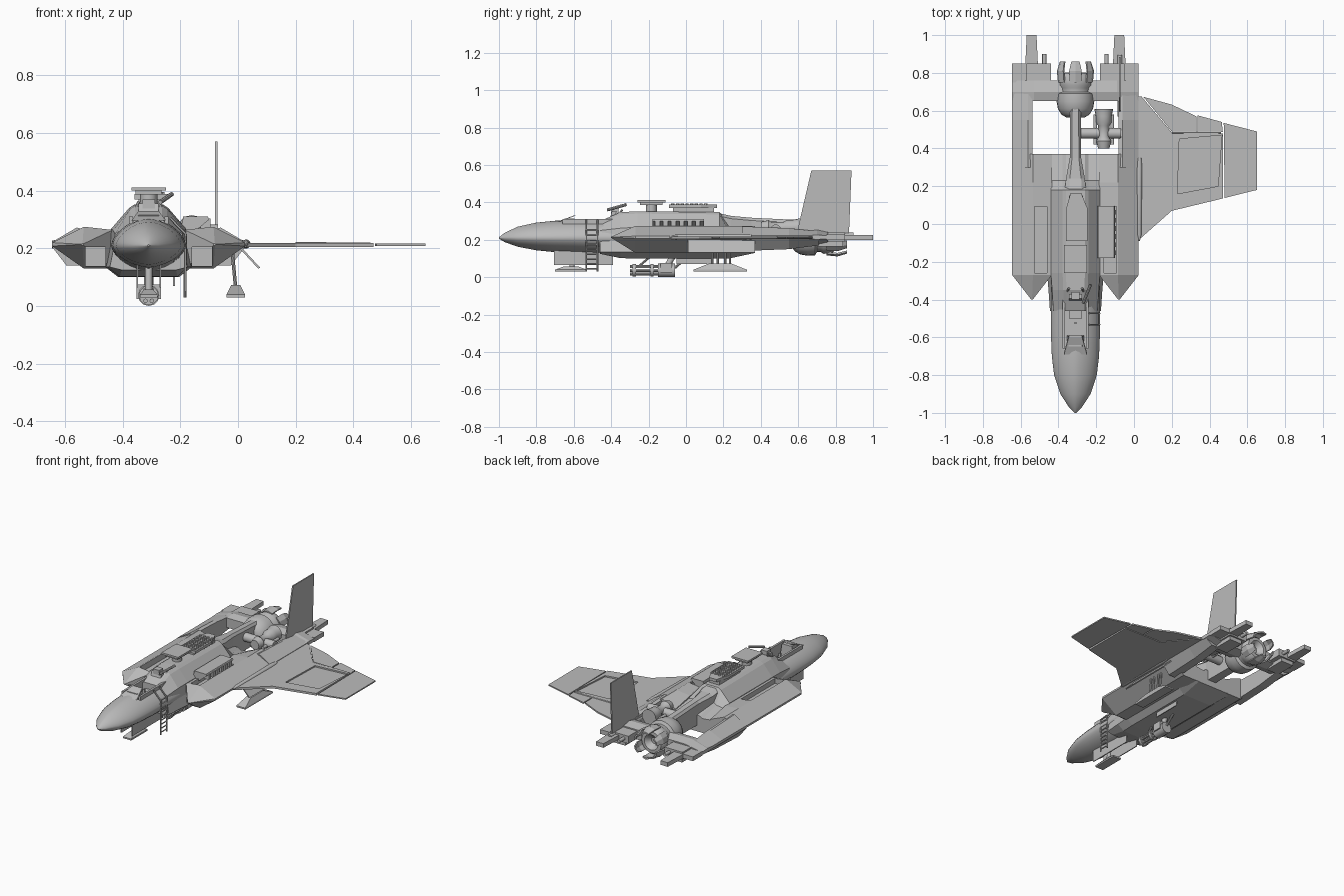
import bpy, bmesh, math
from mathutils import Vector, Matrix

if "Cube" in bpy.data.objects:
    bpy.data.objects.remove(bpy.data.objects["Cube"])

C = -0.31  # fuselage centreline
grey = bpy.data.materials.new("hull grey")
grey.diffuse_color = (0.5, 0.5, 0.5, 1)
grey.use_nodes = True
grey.node_tree.nodes["Principled BSDF"].inputs["Base Color"].default_value = grey.diffuse_color


def finish(name, bm, smooth=None):
    bmesh.ops.recalc_face_normals(bm, faces=bm.faces[:])
    me = bpy.data.meshes.new(name)
    bm.to_mesh(me)
    bm.free()
    me.materials.append(grey)
    ob = bpy.data.objects.new(name, me)
    bpy.context.collection.objects.link(ob)
    if smooth:
        bpy.ops.object.select_all(action='DESELECT')
        ob.select_set(True)
        bpy.context.view_layer.objects.active = ob
        bpy.ops.object.shade_smooth_by_angle(angle=math.radians(smooth))
    return ob


def loft(name, rings, smooth=None):
    bm = bmesh.new()
    vs = [[bm.verts.new(p) for p in r] for r in rings]
    n = len(vs[0])
    for a, b in zip(vs, vs[1:]):
        for i in range(n):
            bm.faces.new((a[i], a[(i + 1) % n], b[(i + 1) % n], b[i]))
    bm.faces.new(vs[0])
    bm.faces.new(vs[-1][::-1])
    return finish(name, bm, smooth)


def box(name, x0, x1, y0, y1, z0, z1, top=1.0):
    # box whose upper face may be scaled
    cx, cy, hx, hy = (x0 + x1) / 2, (y0 + y1) / 2, (x1 - x0) / 2, (y1 - y0) / 2
    sq = ((-1, -1), (1, -1), (1, 1), (-1, 1))
    return loft(name, [[(cx + a * hx * k, cy + b * hy * k, z) for a, b in sq]
                       for z, k in ((z0, 1), (z1, top))])


def rod(name, a, b, r, r2=None, n=12):
    a, b = Vector(a), Vector(b)
    d = b - a
    bm = bmesh.new()
    bmesh.ops.create_cone(bm, cap_ends=True, segments=n, radius1=r, radius2=r if r2 is None else r2,
                          depth=d.length, matrix=Matrix.Translation((a + b) / 2) @ d.to_track_quat('Z', 'Y').to_matrix().to_4x4())
    return finish(name, bm, 40)


def plate(name, pts, z0, z1):
    return loft(name, [[(x, y, z) for x, y in pts] for z in (z0, z1)])


def cut(ob, cutter):
    m = ob.modifiers.new("cut", 'BOOLEAN')
    m.operation, m.object, m.solver = 'DIFFERENCE', cutter, 'EXACT'
    bpy.context.view_layer.objects.active = ob
    bpy.ops.object.modifier_apply(modifier=m.name)
    bpy.data.objects.remove(cutter)


def lathe(name, x, z, prof, n=24):
    return loft(name, [[(x + r * math.cos(2 * math.pi * i / n), y, z + r * math.sin(2 * math.pi * i / n))
                        for i in range(n)] for y, r in prof], 40)


# nose: rounded diamond sections (y, half width, top, bottom)
def oval(y, w, t, b, n=32):
    ring = []
    for i in range(n):
        a = 2 * math.pi * i / n
        c, s = math.cos(a), math.sin(a)
        h = (t - 0.21) if s > 0 else (0.21 - b)
        ring.append((C + w * math.copysign(abs(c) ** 1.2, c), y, 0.21 + h * math.copysign(abs(s) ** 1.2, s)))
    return ring


nose = loft("nose", [oval(*s) for s in (
    (-1, .004, .213, .207), (-.97, .034, .237, .188), (-.9, .08, .27, .163), (-.8, .113, .292, .144),
    (-.7, .125, .302, .134), (-.6, .129, .307, .13), (-.5, .13, .308, .125), (-.3, .13, .308, .11))], 40)
cut(nose, box("cockpit cutter", C - .055, C + .055, -.66, -.37, .235, .5))

# cockpit fittings
box("seat_base", C - .035, C + .035, -.5, -.42, .235, .262)
loft("seat_back", [[(C + s * .035, y, z) for s, y in ((-1, y0), (1, y0), (1, y0 + .025), (-1, y0 + .025))]
                   for y0, z in ((-.43, .24), (-.395, .355))])
box("headrest", C - .022, C + .022, -.4, -.36, .335, .37)
box("dashboard", C - .045, C + .045, -.655, -.59, .235, .315, .8)
box("control_stick", C - .006, C + .006, -.53, -.52, .235, .29)
loft("windshield", [[(C - w, y, z), (C + w, y, z), (C + w, y + .012, z), (C - w, y + .012, z)]
                    for w, y, z in ((.06, -.69, .296), (.035, -.6, .33))])
for s in (-1, 1):
    box("cockpit_rail", C + s * .062 - .007, C + s * .062 + .007, -.66, -.37, .285, .31)
    rod("canopy_strut", (C + s * .058, -.39, .3), (C + s * .035, -.34, .36), .006, n=8)
rod("canopy_bar", (C + .04, -.42, .36), (C + .08, -.32, .388), .008, n=8)


# centre hull with humped back
def hull(y, k, top, shoulder, low):
    half = [(.05 * k, top), (.068 * k, top - .012), (.13 * k, shoulder), (.135 * k, .2), (.15 * k, .135), (.105 * k, low)]
    return [(C + x, y, z) for x, z in half] + [(C - x, y, z) for x, z in half[::-1]]


loft("centre_hull", [hull(-.46, .9, .3, .25, .125), hull(-.35, .95, .348, .262, .102), hull(-.26, 1, .352, .268, .1),
                     hull(.18, 1, .348, .268, .1), hull(.23, 1, .27, .25, .1), hull(.37, 1, .235, .23, .13)])
# spine tapering into the engine
loft("spine", [[(C - w, y, .17), (C - w, y, t - .015), (C - w * .6, y, t), (C + w * .6, y, t), (C + w, y, t - .015), (C + w, y, .17)]
               for y, w, t in ((.15, .06, .348), (.24, .05, .328), (.35, .03, .318), (.62, .028, .305))])

for s in (-1, 1):
    # nacelle with pointed nose
    sec = [(.335, .22), (.335, .208), (.225, .13), (.125, .13), (.125, .264), (.225, .275)]

    def ring(y, k, drop=0):
        r = [(C + s * (.23 + (x - .23) * k), y, .214 + (z - .214) * k) for x, z in sec]
        r[4] = (r[4][0], y, r[4][2] - drop)
        return r
    nac = loft("intake_nacelle", [ring(-.4, .04), ring(-.27, 1), ring(.22, 1), ring(.37, 1, .03)])
    a, b = sorted((C + s * .15, C + s * .22))
    cut(nac, box("intake cutter", a, b, -.5, -.12, .138, .205))
    # upper recess on the nacelle shoulder
    a, b = sorted((C + s * .15, C + s * .218))
    cut(nac, box("recess cutter", a, b, -.26, .092, .235, .4))
    # rear boom
    loft("rear_boom", [[(C + s * x, y, z) for x, z in ((.335, .222), (.335, .205), (.285, bz), (.228, bz), (.228, tz - .005), (.25, tz))]
                       for y, tz, bz in ((.3, .272, .14), (.55, .262, .15), (.71, .245, .17))])
    # tail pods and rods
    a, b = sorted((C + s * .25, C + s * .335))
    box("tail_pod_outer", a, b, .75, .85, .2, .228)
    a, b = sorted((C + s * .13, C + s * .26))
    box("tail_pod_inner", a, b, .75, .85, .19, .238)
    a, b = sorted((C + s * .16, C + s * .25))
    box("tail_pod_underside", a, b, .7, .84, .165, .2)
    loft("tail_spike", [[(C + s * .232 + i * w, y, z) for i, z in ((-1, .2), (1, .2), (1, .227), (-1, .227))]
                        for y, w in ((.7, .04), (.85, .033), (1, .026))])
    rod("tail_probe", (C + s * .165, .83, .215), (C + s * .165, .9, .215), .011)
    # nose bay doors
    box("nose_bay_door", C + s * .04 - .003, C + s * .04 + .003, -.705, -.39, .065, .16)

# crossbar with thin outer ends
loft("tail_crossbar", [[(C + x, .65, .214 - h * .7), (C + x, .7, .214 - h), (C + x, .76, .214 - h * .7),
                        (C + x, .76, .214 + h * .7), (C + x, .7, .214 + h), (C + x, .65, .214 + h * .7)]
                       for x, h in ((-.335, .012), (-.22, .045), (.22, .045), (.335, .012))])

# engine bulb, nozzle and petals
lathe("engine", C, .215, ((.565, .05), (.58, .075), (.61, .093), (.65, .1), (.69, .098), (.7, .08), (.72, .08),
                          (.735, .09), (.78, .086), (.8, .07), (.801, .05), (.77, .02)))
for i in range(6):
    t = math.pi / 2 + i * math.pi / 3
    loft("nozzle_petal", [[(C + r * math.cos(t + d), y, .215 + r * math.sin(t + d))
                           for d, r in ((-q, r0), (0, r0 + .004), (q, r0), (q, r0 - .01), (0, r0 - .006), (-q, r0 - .01))]
                          for y, r0, q in ((.75, .094, .34), (.81, .1, .34), (.86, .085, .26))])

# exposed auxiliary turbine beside the spine
lathe("auxiliary_turbine", -.16, .265, ((.4, .03), (.44, .04), (.46, .028), (.52, .03), (.54, .042), (.57, .042), (.61, .05)), 16)
rod("turbine_crossbar", (-.285, .48, .255), (-.07, .48, .255), .028)
for x in (-.205, -.115):
    rod("turbine_pipe", (x, .42, .25), (x, .58, .25), .01)

# roof hatch, grille panel and shoulder vent
rod("hatch_stem", (C, -.185, .34), (C, -.185, .39), .03)
box("roof_hatch", C - .06, C + .06, -.26, -.11, .4, .412)
box("roof_hatch_frame", C - .045, C + .045, -.245, -.125, .386, .401)
box("grille_base", C - .035, C + .04, -.07, .15, .34, .372)
loft("grille_panel", [[(C + x, y, z) for x, y in ((-.05, -.09), (.065, -.09), (.065, .08), (.03, .165), (-.025, .165), (-.05, .08))]
                      for z in (.37, .388)])
for i in range(8):
    for j in range(4):
        x, y = C - .033 + j * .027, -.07 + i * .025
        rod("grille_stud", (x, y, .386), (x, y, .395), .009, n=6)
# slanted vent door standing open on the right shoulder
loft("shoulder_vent", [[(x, y, z) for x, z in ((-.17, .25), (-.16, .25), (-.1, .3), (-.105, .31), (-.19, .31), (-.195, .28))]
                       for y in (-.18, .095)])
for i in range(6):
    box("vent_slat", -.13, -.095, -.165 + i * .043, -.14 + i * .043, .27, .303)

# boarding ladder
for y in (-.533, -.473):
    rod("ladder_rail", (-.184, y, .03), (-.182, y, .25), .005, n=6)
    rod("ladder_top", (-.182, y, .25), (-.235, y, .305), .005, n=6)
for i in range(9):
    rod("ladder_rung", (-.184, -.533, .045 + i * .026), (-.184, -.473, .045 + i * .026), .004, n=6)


# landing skids
def skid(name, x, y0, y1, w, z0, z1):
    m = (y0 + y1) / 2
    loft(name, [[(x - a, m - l, z), (x + a, m - l, z), (x + a, m + l, z), (x - a, m + l, z)]
                for z, a, l in ((z0, w, (y1 - y0) / 2), (z0 + .01, w, (y1 - y0) / 2), (z1, w * .5, (y1 - y0) * .22))])


skid("nose_skid", C, -.7, -.53, .03, .03, .058)
rod("nose_leg", (C, -.61, .05), (C, -.6, .16), .013)
skid("main_skid", -.008, .04, .325, .032, .03, .072)
for y in (.14, .17, .21, .235):
    rod("main_leg", (-.008, y, .06), (-.02, y, .19), .006, n=8)
loft("main_gear_door", [[(x, .01, z), (x, .37, z), (x + .007, .37, z + .003), (x + .007, .01, z + .003)]
                        for x, z in ((.005, .2), (.07, .13))])

# belly gun
for i in range(6):
    t = i * math.pi / 3
    x, z = C + .022 * math.cos(t), .037 + .022 * math.sin(t)
    rod("gun_barrel", (x, -.3, z), (x, -.13, z), .008, n=8)
for y in (-.285, -.19):
    rod("gun_clamp", (C, y, .037), (C, y + .017, .037), .034)
rod("gun_breech", (C, -.15, .037), (C, -.06, .037), .037)
box("gun_housing", C - .042, C + .042, -.135, -.075, .025, .075)
rod("gun_mount", (C, -.1, .06), (C, -.06, .13), .016)
rod("gun_brace", (C, -.06, .05), (C, .02, .12), .007, n=8)
rod("gun_brace", (C, -.25, .06), (C, -.18, .12), .006, n=8)
box("belly_hatch", -.225, -.219, -.05, .14, .07, .14)

# wing: inner panel, flaps and folding tip
inner = plate("inner_wing", [(.005, -.08), (.03, -.08), (.2, .07), (.47, .135), (.47, .48), (.2, .485), (.04, .675), (.005, .675)], .205, .219)
cut(inner, plate("panel cutter", [(.23, .16), (.445, .2), (.465, .47), (.24, .45)], .21, .3))
plate("wing_tip", [(.48, .138), (.65, .18), (.65, .49), (.475, .535)], .208, .216)
plate("inner_flap", [(.05, .673), (.2, .49), (.33, .49), (.33, .57), (.2, .632)], .206, .216)
plate("outer_flap", [(.337, .487), (.47, .487), (.465, .54), (.337, .575)], .206, .215)
lathe("wing_root_fairing", .028, .215, ((-.09, .003), (-.06, .012), (.3, .016), (.35, .012)), 12)
rod("flap_hinge", (.2, .485, .216), (.46, .485, .214), .006, n=8)

# tail fin
loft("tail_fin", [[(x, y, z) for y, z in ((.59, .225), (.67, .57), (.885, .57), (.87, .2))] for x in (-.079, -.071)])
rod("fin_base", (-.075, .57, .225), (-.075, .895, .225), .013)
